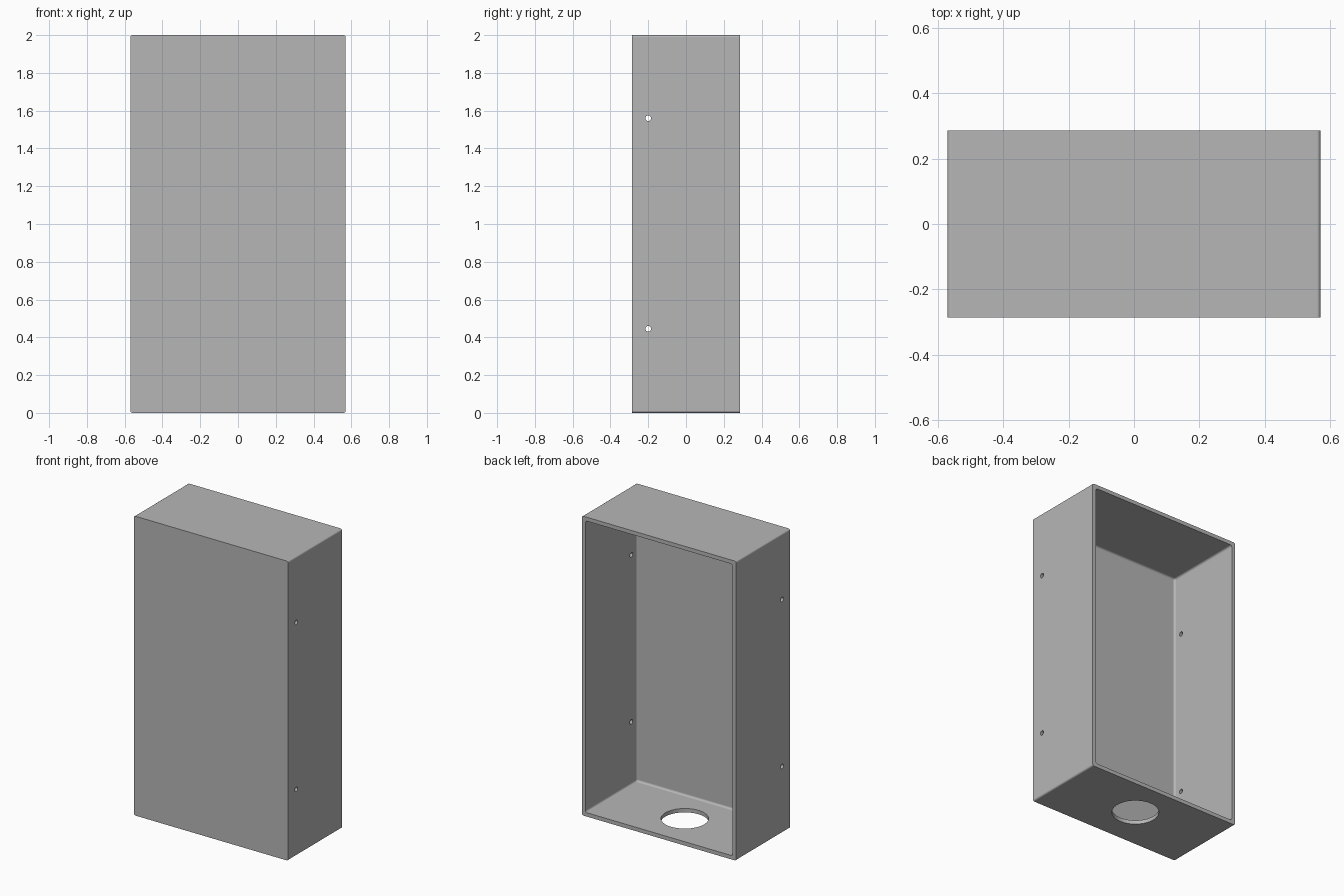
import bpy
import bmesh
from math import radians
from mathutils import Matrix, Vector

if "Cube" in bpy.data.objects:
    bpy.data.objects.remove(bpy.data.objects["Cube"], do_unlink=True)

WIDTH, DEPTH, HEIGHT, WALL = 1.14, 0.57, 2.0, 0.026

grey = bpy.data.materials.new("plain grey")
grey.use_nodes = True
colour = (0.47, 0.47, 0.47, 1)
grey.diffuse_color = colour
grey.node_tree.nodes["Principled BSDF"].inputs["Base Color"].default_value = colour


def make_object(name, bm):
    bmesh.ops.recalc_face_normals(bm, faces=bm.faces)
    mesh = bpy.data.meshes.new(name)
    bm.to_mesh(mesh)
    bm.free()
    mesh.materials.append(grey)
    obj = bpy.data.objects.new(name, mesh)
    bpy.context.collection.objects.link(obj)
    return obj


def rounded_box(name, size, centre, radius, pick):
    """Box whose edges chosen by pick(midpoint, direction) are rounded."""
    bm = bmesh.new()
    bmesh.ops.create_cube(bm, size=1)
    bmesh.ops.scale(bm, vec=size, verts=bm.verts)
    edges = [e for e in bm.edges
             if pick((e.verts[0].co + e.verts[1].co) / 2,
                     (e.verts[1].co - e.verts[0].co).normalized())]
    bmesh.ops.bevel(bm, geom=edges, offset=radius, segments=4,
                    profile=0.5, affect='EDGES')
    bmesh.ops.translate(bm, vec=centre, verts=bm.verts)
    return make_object(name, bm)


def cylinder(name, radius, length, centre, axis, sides):
    bm = bmesh.new()
    turn = Vector((0, 0, 1)).rotation_difference(Vector(axis)).to_matrix().to_4x4()
    bmesh.ops.create_cone(bm, cap_ends=True, segments=sides, radius1=radius,
                          radius2=radius, depth=length,
                          matrix=Matrix.Translation(centre) @ turn)
    return make_object(name, bm)


def cut(target, cutter):
    mod = target.modifiers.new("cut", 'BOOLEAN')
    mod.operation = 'DIFFERENCE'
    mod.solver = 'EXACT'
    mod.object = cutter
    cutter.hide_render = True
    bpy.context.view_layer.objects.active = target
    bpy.ops.object.modifier_apply(modifier=mod.name)
    bpy.data.objects.remove(cutter, do_unlink=True)


# Outer shell, rounded along the four corner edges
shell = rounded_box("enclosure_shell", (WIDTH, DEPTH, HEIGHT), (0, 0, HEIGHT / 2),
                    0.012, lambda mid, way: abs(way.y) > 0.9)

# Hollow, open at the back, with rounded inner corners
cavity = rounded_box("cavity_cutter",
                     (WIDTH - 2 * WALL, DEPTH, HEIGHT - 2 * WALL),
                     (0, WALL, HEIGHT / 2), 0.014,
                     lambda mid, way: abs(way.y) > 0.9 or mid.y < -0.1)
cut(shell, cavity)

# Screw holes through both side walls
for z in (0.445, 1.56):
    cut(shell, cylinder("screw_hole_cutter", 0.015, WIDTH + 0.2,
                        (0, -0.2, z), (1, 0, 0), 24))

# Large cable opening in the floor
cut(shell, cylinder("cable_hole_cutter", 0.144, 0.2,
                    (0, WALL / 2, 0), (0, 0, 1), 64))

# Smooth rounded edges while keeping the panels flat
bpy.ops.object.select_all(action='DESELECT')
shell.select_set(True)
bpy.context.view_layer.objects.active = shell
bpy.ops.object.shade_smooth_by_angle(angle=radians(30))
weighted = shell.modifiers.new("flat panels", 'WEIGHTED_NORMAL')
weighted.keep_sharp = True
